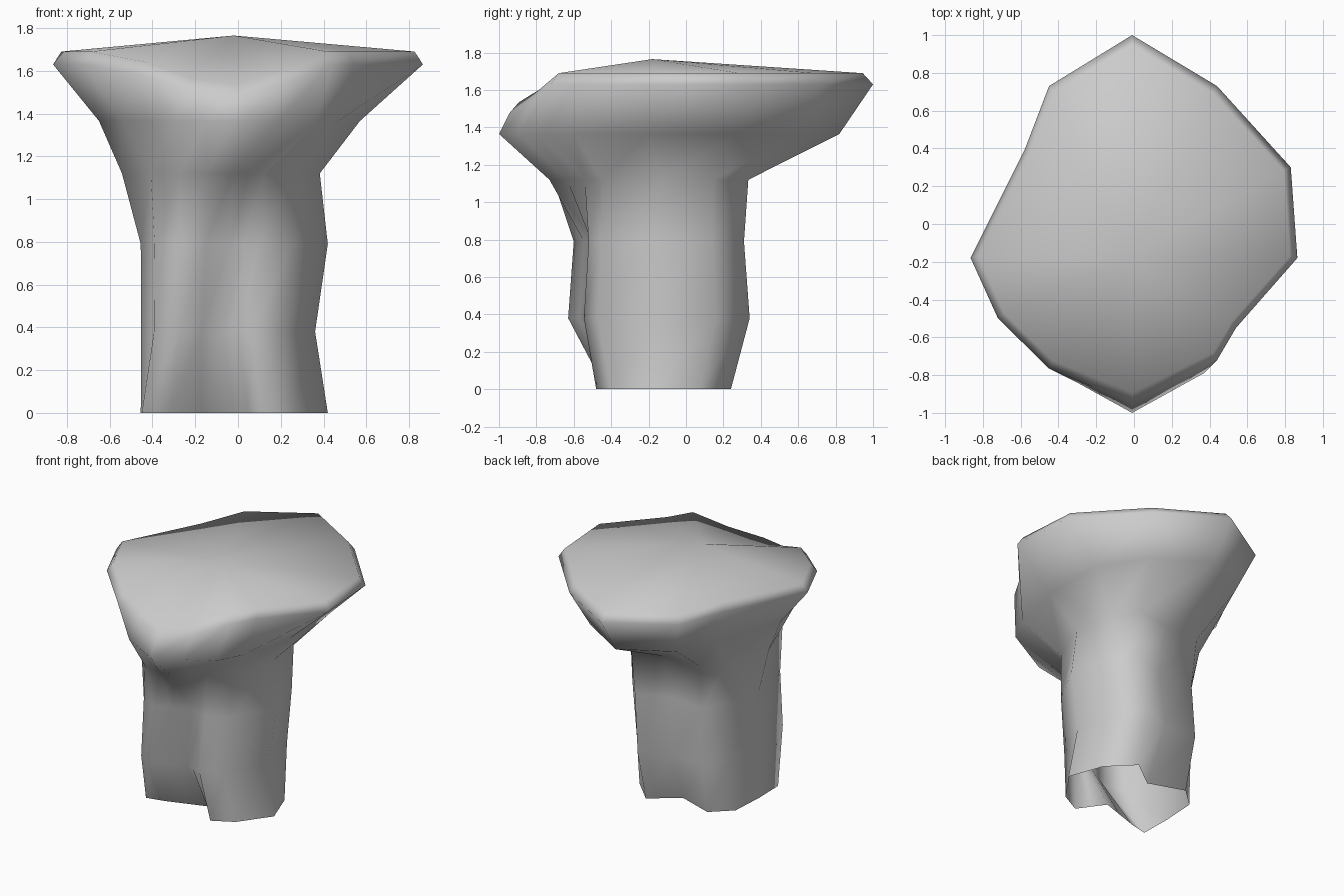
import bpy, bmesh, math
from mathutils import Vector

if "Cube" in bpy.data.objects:
    bpy.data.objects.remove(bpy.data.objects["Cube"])

# Cross-sections, counter-clockwise from the front-left lobe (same order in each)
base = [(-.45, -.43), (-.32, -.40), (-.02, -.30), (.11, -.48), (.26, -.40), (.42, -.18),
        (.33, .07), (.16, .24), (-.04, .09), (-.30, .18), (-.44, .05), (-.455, -.20)]
waist = [(-.39, -.54), (-.26, -.60), (-.04, -.49), (.10, -.52), (.26, -.45), (.42, -.15),
         (.34, .14), (.20, .31), (-.04, .22), (-.30, .24), (-.42, .07), (-.455, -.20)]
flare = [(-.54, -.55), (-.30, -.84), (-.01, -1), (.37, -.79), (.47, -.60), (.57, -.20),
         (.56, .28), (.36, .60), (0, .82), (-.36, .62), (-.48, .35), (-.65, -.18)]
rim = [(-.72, -.50), (-.45, -.765), (-.01, -.945), (.44, -.72), (.54, -.55), (.865, -.18),
       (.83, .30), (.44, .73), (-.01, 1), (-.45, .73), (-.58, .39), (-.865, -.18)]
# How far the neck has already spread towards the flare, per side
spread = [.12, .38, .47, .08, 0, -.25, .05, .08, .12, .12, .3, .45]
# Dip of the rim at the front, after the front sides are split
dip = {1: .05, 2: .125, 3: .155, 4: .09}


def level(points, z):
    """Lift a section to height z, splitting its two front sides."""
    ring = [Vector((x, y, z)) for x, y in points]
    left, right = ring[1].lerp(ring[2], .5), ring[2].lerp(ring[3], .5)
    return ring[:2] + [left, ring[2], right] + ring[3:]


neck_points = [Vector(a).lerp(Vector(b), t) for a, b, t in zip(waist, flare, spread)]
belly_points = [(x * .93 - .03, y * 1.05 + (.015 if y > 0 else 0)) for x, y in waist]
edge = level(rim, 1.63)
for i, drop in dip.items():
    edge[i].z -= drop
top = [Vector((p.x * .955, p.y * .945, p.z + .06)) for p in edge]
rings = [level(base, 0), level(belly_points, .38), level(waist, .79),
         level(neck_points, 1.12), level(flare, 1.365), edge, top]

# Open-bottomed lobed trunk, widening into the capped top
bm = bmesh.new()
loops = [[bm.verts.new(p) for p in ring] for ring in rings]
n = len(edge)
for low, high in zip(loops, loops[1:]):
    for i in range(n):
        j = (i + 1) % n
        bm.faces.new((low[i], low[j], high[j], high[i]))

# Shallow peaked top
peak = bm.verts.new((-.02, -.18, 1.765))
for i in range(n):
    bm.faces.new((loops[-1][i], loops[-1][(i + 1) % n], peak))

mesh = bpy.data.meshes.new("flared_stump")
bm.to_mesh(mesh)
bm.free()
stump = bpy.data.objects.new("flared_stump", mesh)
bpy.context.collection.objects.link(stump)
bpy.context.view_layer.objects.active = stump
stump.select_set(True)
bpy.ops.object.shade_smooth_by_angle(angle=math.radians(80))
